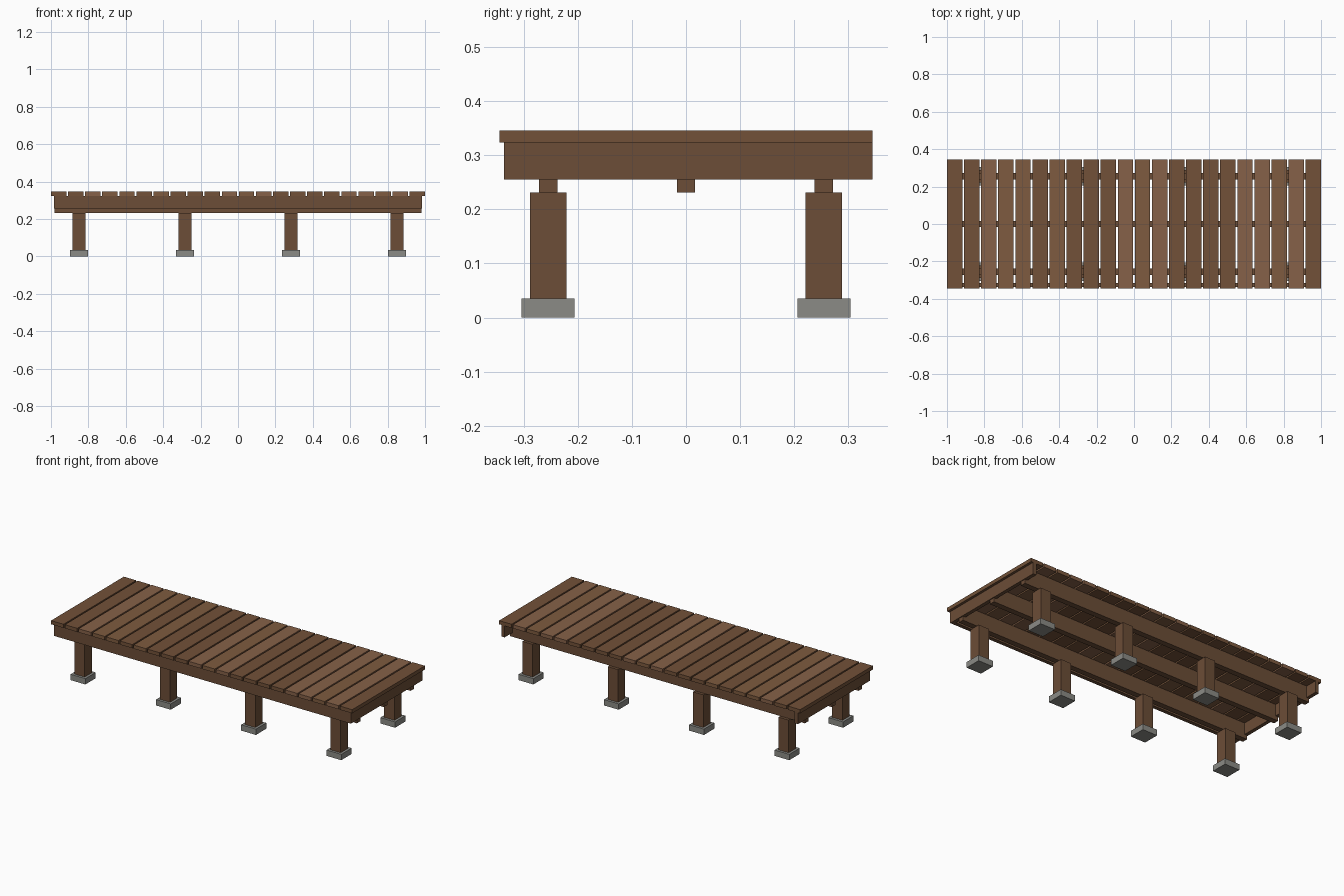
import bpy

if "Cube" in bpy.data.objects:
    bpy.data.objects.remove(bpy.data.objects["Cube"])


def material(name, rgb):
    m = bpy.data.materials.new(name)
    m.diffuse_color = (*rgb, 1)
    m.use_nodes = True
    m.node_tree.nodes["Principled BSDF"].inputs["Base Color"].default_value = m.diffuse_color
    return m


def box(name, x, y, z, mat):
    """Box from (min, max) ranges on each axis."""
    bpy.ops.mesh.primitive_cube_add(
        size=1, location=[(a + b) / 2 for a, b in (x, y, z)])
    o = bpy.context.object
    o.name = name
    o.scale = [b - a for a, b in (x, y, z)]
    bpy.ops.object.transform_apply(location=False, rotation=False, scale=True)
    o.data.materials.append(mat)
    return o


def around(c, width):
    return (c - width / 2, c + width / 2)


frame = material("frame_wood", (0.15, 0.075, 0.038))
concrete = material("concrete", (0.26, 0.26, 0.24))
tones = {
    "D": material("plank_dark", (0.17, 0.083, 0.04)),
    "M": material("plank_mid", (0.21, 0.105, 0.05)),
    "L": material("plank_light", (0.24, 0.12, 0.065)),
}

# deck planks with narrow gaps, varied wood tones
pattern = "DDLMMDMDDDLMLDDDDLLMLD"
gap = 0.009
pitch = (2 + gap) / len(pattern)
for i, tone in enumerate(pattern):
    x0 = -1 + i * pitch
    box("deck_plank", (x0, x0 + pitch - gap), (-0.345, 0.345),
        (0.324, 0.346), tones[tone])

# three long joists
for y in (-0.255, 0, 0.255):
    box("joist", (-0.98, 0.98), around(y, 0.034), (0.231, 0.324), frame)

# front fascia and end boards (the back is left open)
box("front_fascia", (-0.985, 0.985), (-0.337, -0.315), (0.255, 0.324), frame)
for s in (-1, 1):
    box("end_fascia", around(s * 0.974, 0.022), (-0.337, 0.345),
        (0.255, 0.324), frame)

# posts on concrete footings
for x in (-0.85, -0.283, 0.283, 0.85):
    for y in (-0.255, 0.255):
        box("post", around(x, 0.068), around(y, 0.068), (0.035, 0.231), frame)
        box("footing", around(x, 0.098), around(y, 0.098), (0, 0.035), concrete)
